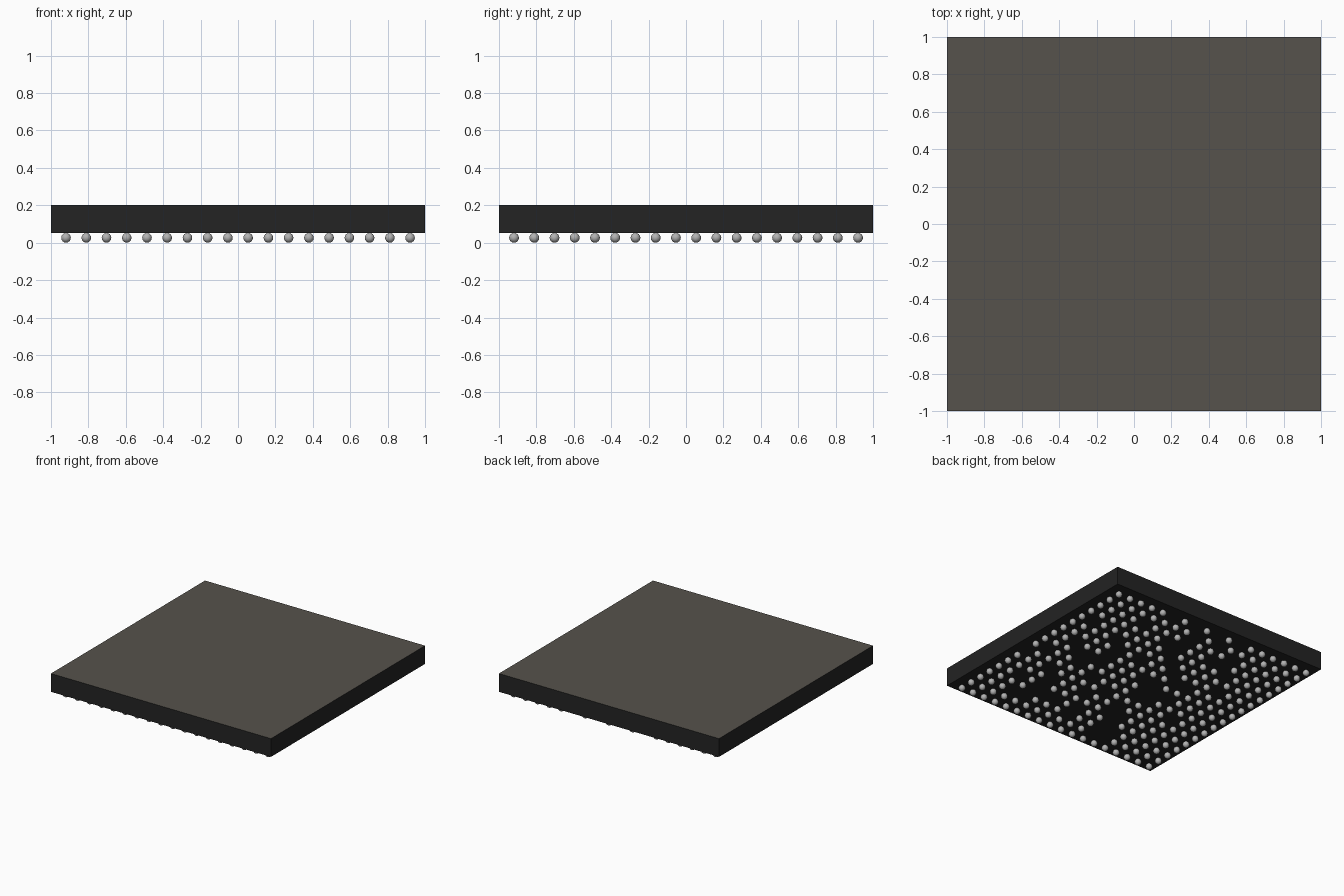
import bpy, bmesh
from mathutils import Matrix

if "Cube" in bpy.data.objects:
    bpy.data.objects.remove(bpy.data.objects["Cube"])


def material(name, rgb):
    m = bpy.data.materials.new(name)
    m.diffuse_color = (*rgb, 1)
    m.use_nodes = True
    m.node_tree.nodes["Principled BSDF"].inputs["Base Color"].default_value = m.diffuse_color
    return m


def make_mesh(name, bm, mats):
    mesh = bpy.data.meshes.new(name)
    bm.to_mesh(mesh)
    bm.free()
    for m in mats:
        mesh.materials.append(m)
    return mesh


def make_object(name, mesh):
    obj = bpy.data.objects.new(name, mesh)
    bpy.context.collection.objects.link(obj)
    return obj


black = material("black resin", (0.017, 0.017, 0.017))
warm = material("warm grey top", (0.092, 0.084, 0.072))
solder = material("solder grey", (0.45, 0.45, 0.45))

# Package body: flat slab with a warm grey top face
BOTTOM, TOP = 0.052, 0.202
bm = bmesh.new()
bmesh.ops.create_cube(bm, size=1, matrix=Matrix.Translation((0, 0, (TOP + BOTTOM) / 2))
                      @ Matrix.Diagonal((2, 2, TOP - BOTTOM, 1)))
bm.normal_update()
for f in bm.faces:
    f.material_index = 1 if f.normal.z > 0.5 else 0
make_object("package_body", make_mesh("package_body", bm, [black, warm]))

# Empty places in the ball grid: row from +y, then columns from +x
gaps = {
    0: (5, 7, 9, 11), 1: (8, 10), 2: (4, 8, 12), 3: (7, 8, 11, 12),
    4: (1, 8, 13), 5: (4, 9), 6: (5, 7, 10, 14), 7: (2, 5, 11, 12),
    8: (3, 4, 5, 9, 10), 9: (1, 4, 10, 11, 12), 10: (0, 6, 10, 11),
    11: (3, 8, 14), 12: (4, 7, 10), 13: (2, 4, 10, 11),
    14: (4, 5, 6, 8, 11), 15: (3, 4, 8, 11, 12), 16: (11, 12),
}

# One smooth solder ball
COUNT, PITCH, EDGE, R = 18, 0.1082, 0.92, 0.0262
bm = bmesh.new()
bmesh.ops.create_uvsphere(bm, u_segments=14, v_segments=8, radius=R)
for f in bm.faces:
    f.smooth = True
ball = make_mesh("solder_ball", bm, [solder])

# Solder balls on an 18 x 18 grid, all sharing the same mesh
for j in range(COUNT):
    for i in range(COUNT):
        if i not in gaps.get(j, ()):
            obj = make_object("solder_ball", ball)
            obj.location = (EDGE - i * PITCH, EDGE - j * PITCH, R)
